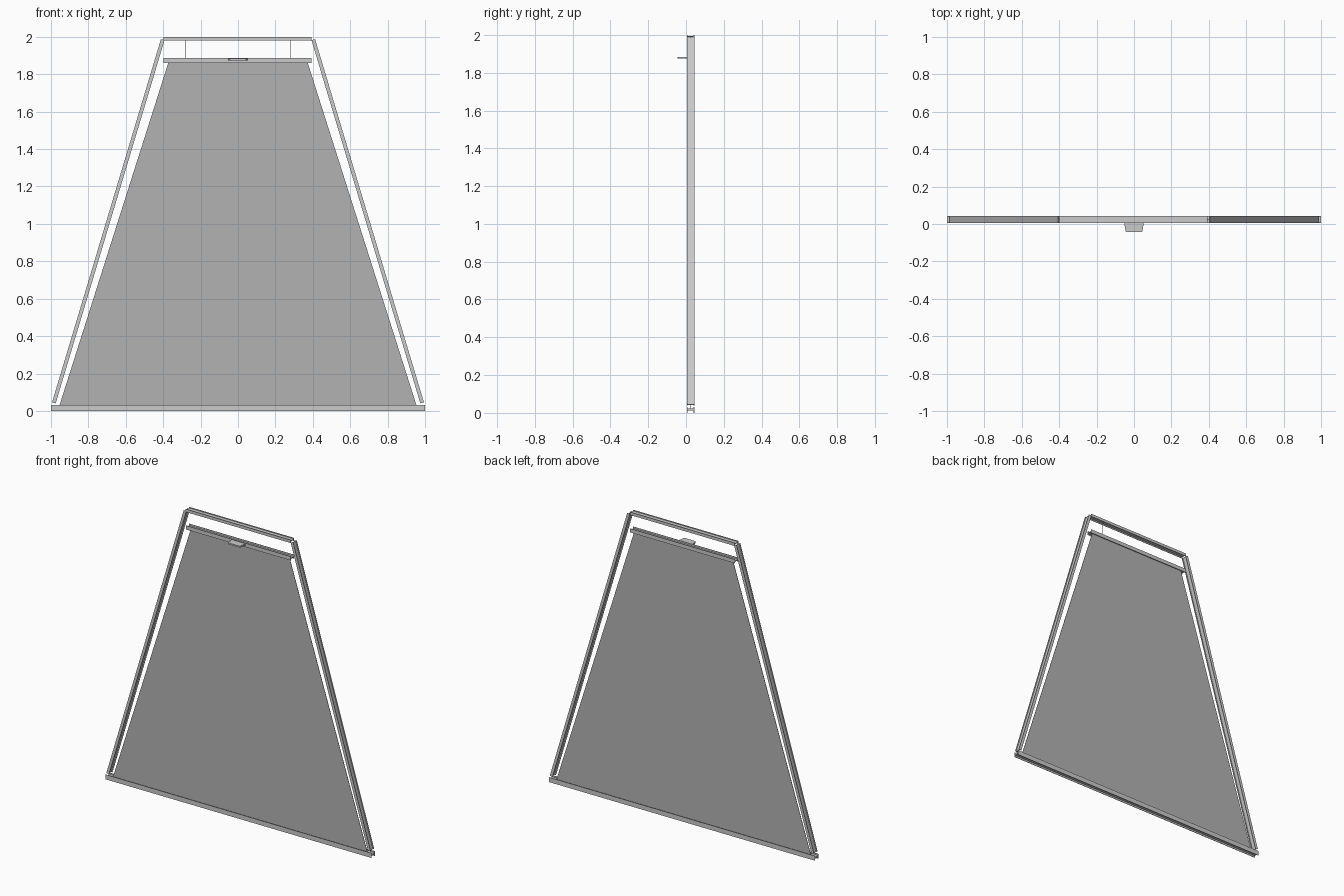
import bpy, bmesh, math
from mathutils import Vector, Matrix

if "Cube" in bpy.data.objects:
    bpy.data.objects.remove(bpy.data.objects["Cube"])


def material(name, v):
    m = bpy.data.materials.new(name)
    m.diffuse_color = (v, v, v, 1)
    m.use_nodes = True
    m.node_tree.nodes["Principled BSDF"].inputs["Base Color"].default_value = m.diffuse_color
    return m


ALU = material("light grey aluminium", 0.60)
FABRIC = material("grey fabric", 0.45)
CORD = material("pale cord", 0.60)


def prism(name, pts, start, end, side, up, mat):
    """Extrude a closed 2D profile (side, up axes) from start to end."""
    bm = bmesh.new()
    s, e, side, up = (Vector(v) for v in (start, end, side, up))
    a = [bm.verts.new(s + side * p[0] + up * p[1]) for p in pts]
    b = [bm.verts.new(e + side * p[0] + up * p[1]) for p in pts]
    n = len(pts)
    bm.faces.new(a)
    bm.faces.new(b)
    for i in range(n):
        bm.faces.new((a[i], a[(i + 1) % n], b[(i + 1) % n], b[i]))
    bmesh.ops.recalc_face_normals(bm, faces=bm.faces)
    me = bpy.data.meshes.new(name)
    bm.to_mesh(me)
    bm.free()
    me.materials.append(mat)
    ob = bpy.data.objects.new(name, me)
    bpy.context.collection.objects.link(ob)
    return ob


def h_profile(w, h, web_low, web_high, t=0.003):
    """Two flanges joined by a web; grooves open above and below it."""
    a, b = w / 2, w / 2 - t
    return [(-a, 0), (-b, 0), (-b, web_low), (b, web_low), (b, 0), (a, 0),
            (a, h), (b, h), (b, web_high), (-b, web_high), (-b, h), (-a, h)]


Y = 0.0245          # centre plane of the frame
W = 0.039           # frame depth
Z = (0, 0, 1)
DEPTH = (0, 1, 0)

# Horizontal rails
prism("bottom_rail", h_profile(W, 0.032, 0.012, 0.022),
      (-1, Y, 0), (1, Y, 0), DEPTH, Z, ALU)
prism("top_rail", h_profile(W, 0.02, 0.009, 0.014),
      (-0.397, Y, 1.98), (0.392, Y, 1.98), DEPTH, Z, ALU)
prism("moving_rail", h_profile(0.036, 0.026, 0.009, 0.015),
      (-0.397, Y, 1.861), (0.392, Y, 1.861), DEPTH, Z, ALU)

# Sloping side rails, strings and their mirrored partners
for s, label in ((-1, "left"), (1, "right")):
    lo, hi = Vector((s * 0.975, Y, 0.04)), Vector((s * 0.393, Y, 1.982))
    d = (hi - lo).normalized()
    out = Vector((s * d.z, 0, -s * d.x))
    prism(label + "_side_rail", h_profile(W, 0.02, 0.008, 0.013),
          lo, hi, DEPTH, out, ALU)
    ring = [(0.001 * math.cos(i * math.pi / 3), 0.001 * math.sin(i * math.pi / 3))
            for i in range(6)]
    prism(label + "_cord", ring, (s * 0.28, Y, 1.876), (s * 0.28, Y, 1.99),
          (1, 0, 0), DEPTH, CORD)

# Fabric panel
prism("fabric", [(-0.957, 0.022), (0.957, 0.022), (0.37, 1.87), (-0.37, 1.87)],
      (0, Y - 0.001, 0), (0, Y + 0.001, 0), (1, 0, 0), Z, FABRIC)

# Pull handle: tapered tab with rounded front corners and a small front lip
tab = [(-0.052, 0.007), (-0.046, -0.036), (-0.043, -0.042), (-0.037, -0.044),
       (0.037, -0.044), (0.043, -0.042), (0.046, -0.036), (0.052, 0.007)]
prism("pull_handle", tab, (0, 0, 1.874), (0, 0, 1.884), (1, 0, 0), DEPTH, ALU)
